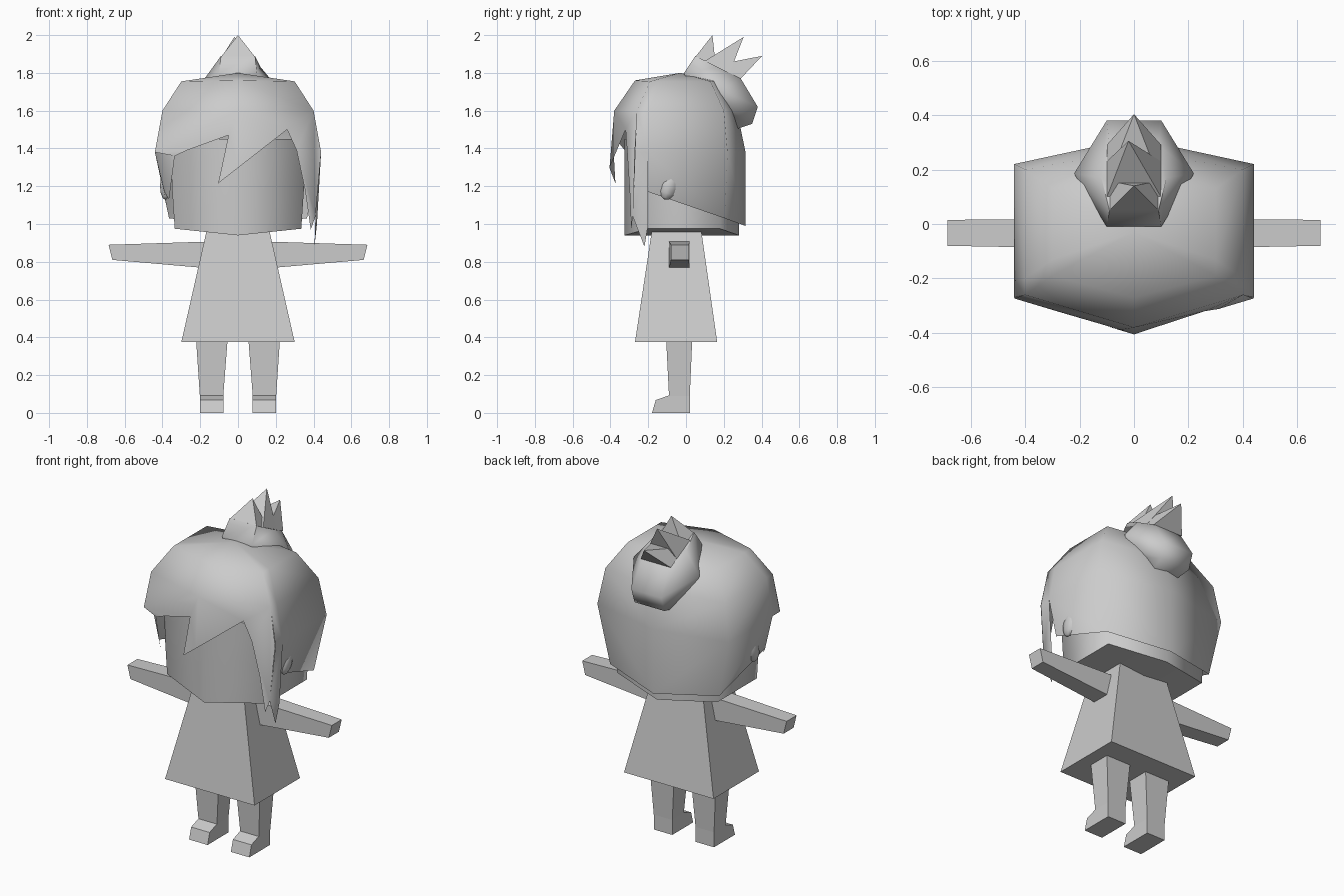
import bpy, bmesh, math
from mathutils import Vector, Matrix

cube = bpy.data.objects.get("Cube")
if cube:
    bpy.data.objects.remove(cube)

grey = bpy.data.materials.new("plain_grey")
grey.use_nodes = True
tone = (0.6, 0.6, 0.6, 1)
grey.diffuse_color = tone
grey.node_tree.nodes["Principled BSDF"].inputs["Base Color"].default_value = tone


def add_part(name, bm, smooth=None):
    bmesh.ops.remove_doubles(bm, verts=bm.verts, dist=0.0005)
    bmesh.ops.recalc_face_normals(bm, faces=bm.faces)
    mesh = bpy.data.meshes.new(name)
    bm.to_mesh(mesh)
    bm.free()
    mesh.materials.append(grey)
    obj = bpy.data.objects.new(name, mesh)
    bpy.context.collection.objects.link(obj)
    if smooth:
        bpy.ops.object.select_all(action='DESELECT')
        obj.select_set(True)
        bpy.context.view_layer.objects.active = obj
        bpy.ops.object.shade_smooth_by_angle(angle=math.radians(smooth))
    return obj


def face(bm, *points):
    return bm.faces.new([bm.verts.new(p) for p in points])


def loft(bm, rings, cap_start=True, cap_end=True):
    """Join closed rings of equal length with quads."""
    for a, b in zip(rings, rings[1:]):
        for i in range(len(a)):
            j = (i + 1) % len(a)
            face(bm, a[i], a[j], b[j], b[i])
    if cap_start:
        face(bm, *rings[0])
    if cap_end:
        face(bm, *rings[-1])


def rect(x0, x1, y0, y1, z):
    return [(x0, y0, z), (x1, y0, z), (x1, y1, z), (x0, y1, z)]


# dress
bm = bmesh.new()
loft(bm, [rect(-.3, .3, -.27, .165, .375), rect(-.165, .165, -.18, .08, .97)])
add_part("dress", bm)

# arms and legs, one pair each
for side, s in (("left", 1), ("right", -1)):
    bm = bmesh.new()
    root = [(s * .15, y, z) for y, z in ((-.09, .765), (.02, .765), (.02, .907), (-.09, .907))]
    tip = [(s * x, y, z) for x, y, z in ((.665, -.08, .81), (.665, .015, .81),
                                         (.685, .015, .89), (.685, -.08, .89))]
    loft(bm, [root, tip])
    add_part(side + "_arm", bm)

    bm = bmesh.new()
    a, b = sorted((s * .078, s * .202))
    c, d = sorted((s * .055, s * .222))
    loft(bm, [rect(a, b, -.09, .02, 0), rect(a, b, -.09, .02, .09),
              rect(c, d, -.105, .033, .39)])
    add_part(side + "_leg", bm)

    bm = bmesh.new()
    foot = ((-.05, 0), (-.18, 0), (-.16, .068), (-.092, .092), (-.05, .092))
    loft(bm, [[(x, y, z) for y, z in foot] for x in (a, b)])
    add_part(side + "_foot", bm)

# head with a keeled underside
def head_ring(x, front, fc, bc, back, z, z_mid):
    return [(0, front, z_mid), (x, fc, z), (x, bc, z), (0, back, z_mid),
            (-x, bc, z), (-x, fc, z)]

bm = bmesh.new()
rings = [head_ring(.335, -.325, -.2, .18, .28, .975, .94),
         head_ring(.35, -.325, -.2, .18, .28, 1.2, 1.2),
         head_ring(.355, -.325, -.2, .18, .26, 1.45, 1.45)]
loft(bm, rings, cap_start=False)
bottom = rings[0]
face(bm, *bottom[:4])
face(bm, bottom[3], bottom[4], bottom[5], bottom[0])
add_part("head", bm, 75)

# ears
for side, s in (("left", 1), ("right", -1)):
    bm = bmesh.new()
    bmesh.ops.create_uvsphere(bm, u_segments=8, v_segments=6, radius=1)
    bm.transform(Matrix.Translation((s * .385, -.09, 1.2))
                 @ Matrix.Rotation(math.radians(-18), 4, 'X')
                 @ Matrix.Diagonal((.028, .046, .075, 1)))
    add_part(side + "_ear", bm, 60)

# hair shell: columns run from crown ring to hem
def columns(s):
    return [
        [(0, -.27, 1.76), (0, -.38, 1.6)],
        [(s * .3, -.19, 1.755), (s * .4, -.26, 1.6), (s * .44, -.27, 1.38)],
        [(s * .3, -.13, 1.755), (s * .4, -.2, 1.6), (s * .44, -.2, 1.38), (s * .39, -.2, 1.17)],
        [(s * .3, .13, 1.755), (s * .4, .2, 1.6), (s * .44, .22, 1.38), (s * .365, .205, 1.03)],
        [(0, .17, 1.76), (0, .27, 1.6), (0, .315, 1.38), (0, .315, .99)]]

def fringe(bm, outline):
    face(bm, *[(x, -.405 + .3 * abs(x) + .025 * max(0, (z - 1.46) / .14), z)
               for x, z in outline])

bm = bmesh.new()
for s in (1, -1):
    cols = columns(s)
    for a, b in zip(cols, cols[1:]):
        face(bm, a[0], b[0], (0, -.03, 1.8))
        for i in range(min(len(a), len(b)) - 1):
            face(bm, a[i], b[i], b[i + 1], a[i + 1])

# swept fringe, long lock on the left, short one on the right
fringe(bm, [(0, 1.6), (0, 1.297), (.26, 1.5), (.31, 1.39), (.355, 1.18),
            (.385, .97), (.41, 1.04), (.44, 1.38), (.4, 1.6)])
face(bm, (.44, -.27, 1.38), (.41, -.282, 1.04), (.405, -.22, .88),
     (.418, -.2, 1.0), (.44, -.2, 1.38))
fringe(bm, [(0, 1.6), (0, 1.297), (-.105, 1.215), (-.05, 1.47), (-.27, 1.39),
            (-.335, 1.36), (-.44, 1.38), (-.4, 1.6)])
face(bm, (-.44, -.27, 1.38), (-.335, -.3045, 1.36), (-.365, -.22, 1.13),
     (-.39, -.2, 1.17), (-.44, -.2, 1.38))
add_part("hair", bm, 80)

# bun: slanted six-sided rings
def slant_ring(start, end, narrow, wide):
    a, b = Vector((0, *start)), Vector((0, *end))
    return [a.lerp(b, t) + Vector((x, 0, 0)) for t, x in (
        (0, -narrow), (0, narrow), (.5, wide), (1, narrow), (1, -narrow), (.5, -wide))]

bm = bmesh.new()
loft(bm, [slant_ring((.02, 1.72), (.26, 1.5), .08, .15),
          slant_ring((0, 1.765), (.35, 1.53), .1, .19),
          slant_ring((-.01, 1.8), (.38, 1.62), .1, .22),
          slant_ring((.05, 1.89), (.29, 1.77), .09, .12)])
add_part("hair_bun", bm, 60)

# three spikes on the bun
top_a, top_b = Vector((0, .05, 1.885)), Vector((0, .29, 1.77))
for i, (t0, t1, w, tip) in enumerate((
        (0, .45, .09, (0, .14, 2.0)),
        (.2, .75, .1, (-.02, .305, 1.99)),
        (.4, 1, .1, (0, .403, 1.89)))):
    bm = bmesh.new()
    p, q = top_a.lerp(top_b, t0), top_a.lerp(top_b, t1)
    dx = Vector((w, 0, 0))
    base = [p - dx, p + dx, q + dx, q - dx]
    face(bm, *base)
    for k in range(4):
        face(bm, base[k], base[(k + 1) % 4], tip)
    add_part("hair_spike_%d" % (i + 1), bm)
